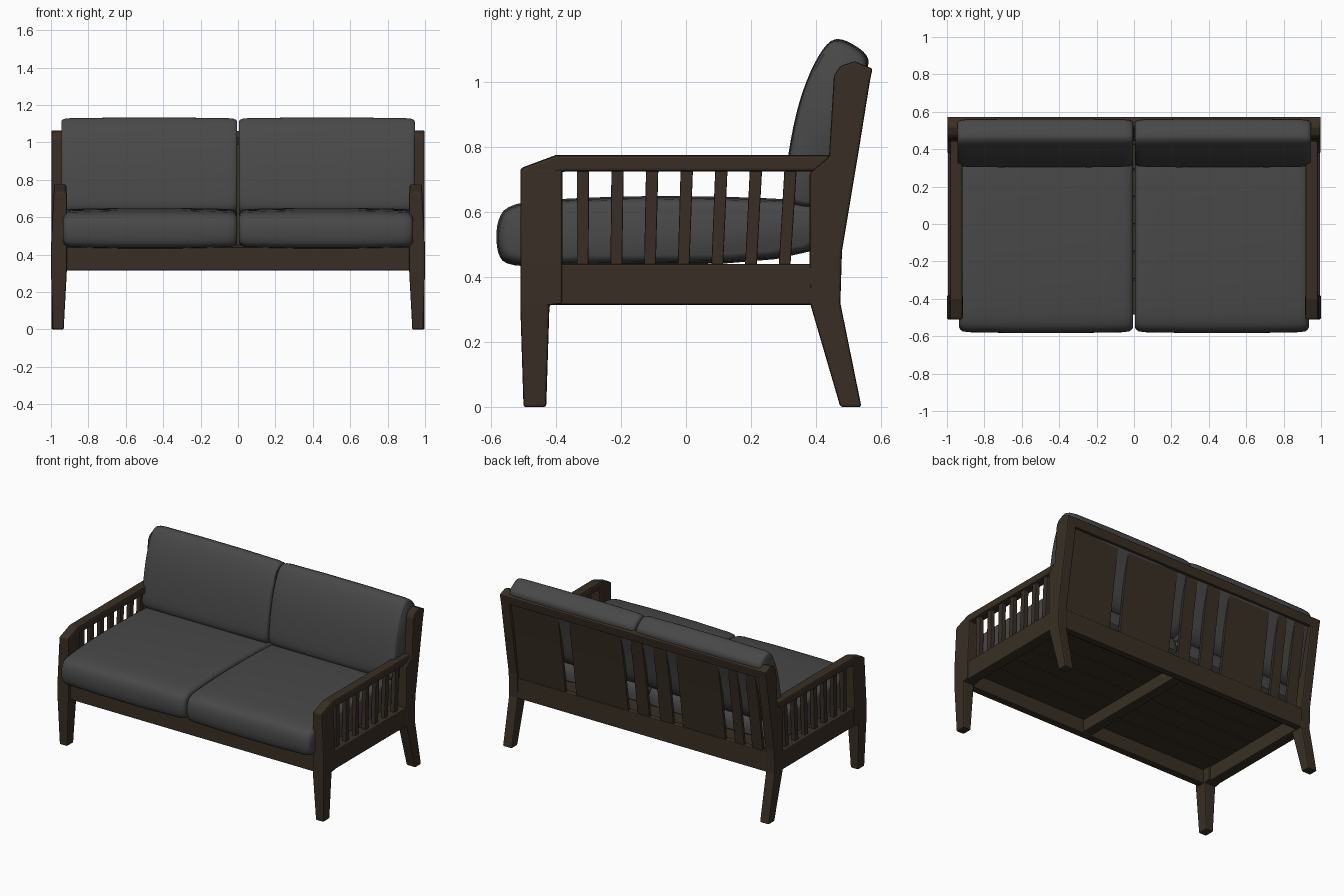
import bpy, bmesh

if "Cube" in bpy.data.objects:
    bpy.data.objects.remove(bpy.data.objects["Cube"])


def material(name, rgb):
    m = bpy.data.materials.new(name)
    m.use_nodes = True
    m.diffuse_color = (*rgb, 1)
    m.node_tree.nodes["Principled BSDF"].inputs["Base Color"].default_value = (*rgb, 1)
    return m


wood = material("dark brown wood", (0.040, 0.028, 0.018))
fabric = material("charcoal fabric", (0.065, 0.065, 0.065))


def loft(name, rings, mat, bevel=0.0, mirror=False):
    """Skin equal-length rings of points into one closed solid."""
    bm = bmesh.new()
    loops = [[bm.verts.new(p) for p in ring] for ring in rings]
    for a, b in zip(loops, loops[1:]):
        for i in range(len(a)):
            j = (i + 1) % len(a)
            bm.faces.new((a[i], a[j], b[j], b[i]))
    bm.faces.new(loops[0][::-1])
    bm.faces.new(loops[-1])
    bmesh.ops.recalc_face_normals(bm, faces=bm.faces)
    mesh = bpy.data.meshes.new(name)
    bm.to_mesh(mesh)
    bm.free()
    mesh.materials.append(mat)
    ob = bpy.data.objects.new(name, mesh)
    bpy.context.collection.objects.link(ob)
    if bevel:
        mod = ob.modifiers.new("Soft edges", 'BEVEL')
        mod.width = bevel
        mod.segments = 2
    if mirror:
        ob.modifiers.new("Mirror", 'MIRROR').use_mirror_merge = False
    return ob


def extrude(name, profile, x0, x1, bevel=0.006, mirror=False):
    """Wooden part: a (y, z) profile pulled along x."""
    return loft(name, [[(x, y, z) for y, z in profile] for x in (x0, x1)],
                wood, bevel, mirror)


def box(name, x0, x1, y0, y1, z0, z1, bevel=0.006, mirror=False):
    return extrude(name, [(y0, z0), (y1, z0), (y1, z1), (y0, z1)], x0, x1, bevel, mirror)


def rounded(points, steps=2):
    """Corner cutting turns a rough outline into a soft one."""
    for _ in range(steps):
        out = []
        for (ay, az), (by, bz) in zip(points, points[1:] + points[:1]):
            out += [(ay * .75 + by * .25, az * .75 + bz * .25),
                    (ay * .25 + by * .75, az * .25 + bz * .75)]
        points = out
    return points


def cushion(name, outline, width, end_inset):
    """Padded block whose section shrinks towards both ends."""
    pts = rounded(outline)
    ys, zs = [p[0] for p in pts], [p[1] for p in pts]
    cy, cz = (min(ys) + max(ys)) / 2, (min(zs) + max(zs)) / 2
    hy, hz = (max(ys) - min(ys)) / 2, (max(zs) - min(zs)) / 2
    half = [(0, 1), (0.006, .55), (0.02, .22), (0.05, .05), (0.14, 0), (0.3, -.12)]
    stations = half + [(width - x, d) for x, d in reversed(half)]
    rings = []
    for x, d in stations:
        ky, kz = 1 - d * end_inset / hy, 1 - d * end_inset / hz
        rings.append([(0.005 + x, cy + (y - cy) * ky, cz + (z - cz) * kz) for y, z in pts])
    ob = loft(name, rings, fabric, mirror=True)
    bpy.ops.object.select_all(action='DESELECT')
    ob.select_set(True)
    bpy.context.view_layer.objects.active = ob
    bpy.ops.object.shade_smooth_by_angle(angle=0.9)


# Front posts with tapered legs
sections = [(0, .932, .99, -.50, -.43), (.315, .915, 1, -.51, -.42),
            (.32, .915, 1, -.51, -.38), (.44, .915, 1, -.51, -.38),
            (.735, .915, .985, -.51, -.38)]
loft("front_posts", [[(a, c, z), (b, c, z), (b, d, z), (a, d, z)]
                     for z, a, b, c, d in sections], wood, .008, True)

# Rear posts: splayed leg below, raked back support above
extrude("rear_posts", [(.475, 0), (.54, 0), (.475, .32), (.48, .48), (.53, .78),
                       (.572, 1.04), (.52, 1.065), (.475, 1.05), (.455, 1.02),
                       (.44, .77), (.38, .72), (.38, .44), (.383, .315)],
        .93, .998, .008, True)

# Armrests with a sloped front
extrude("arm_rails", [(-.51, .70), (-.51, .735), (-.40, .776), (.46, .776),
                      (.46, .725), (-.37, .725)], .918, .985, .01, True)

# Side aprons and the slats above them
box("side_aprons", .925, .995, -.43, .44, .315, .44, mirror=True)
for i in range(7):
    y, lean = -.318 + .1035 * i, .003 * i
    extrude(f"arm_slat_{i + 1}", [(y - .018, .43), (y + .018, .43),
                                  (y + lean + .02, .735), (y + lean - .018, .735)],
            .942, .972, .004, True)

# Seat frame
box("front_apron", -.93, .93, -.485, -.435, .315, .44)
box("rear_apron", -.94, .94, .425, .472, .315, .45)
box("center_beam", -.035, .035, -.45, .44, .325, .41)
for i in range(6):
    y = -.44 + .147 * i
    box(f"seat_plank_{i + 1}", -.93, .93, y, y + .138, .41, .437, .003)

# Back frame: top rail and upright boards of mixed width
extrude("back_top_rail", [(.525, .985), (.50, 1.03), (.52, 1.062), (.574, 1.042),
                          (.562, .985)], -.998, .998)
boards = [(.58, .94), (.11, .50), (-.05, .04), (-.23, -.13),
          (-.62, -.30), (-.76, -.69), (-.90, -.82)]
for i, (x0, x1) in enumerate(boards):
    extrude(f"back_board_{i + 1}", [(.44, .43), (.46, .43), (.510, .78), (.55, 1.02),
                                    (.53, 1.02), (.49, .78)], x0, x1, .003)

# Cushions
cushion("seat_cushions", [(-.55, .437), (-.58, .48), (-.58, .57), (-.545, .622),
                          (-.40, .638), (-.1, .648), (.3, .64), (.43, .62),
                          (.43, .45), (-.40, .437)], .93, .028)
cushion("back_cushions", [(.30, .61), (.312, .76), (.345, .93), (.39, 1.05),
                          (.44, 1.128), (.485, 1.132), (.558, 1.085), (.56, 1.04),
                          (.505, .85), (.46, .62)], .94, .018)
